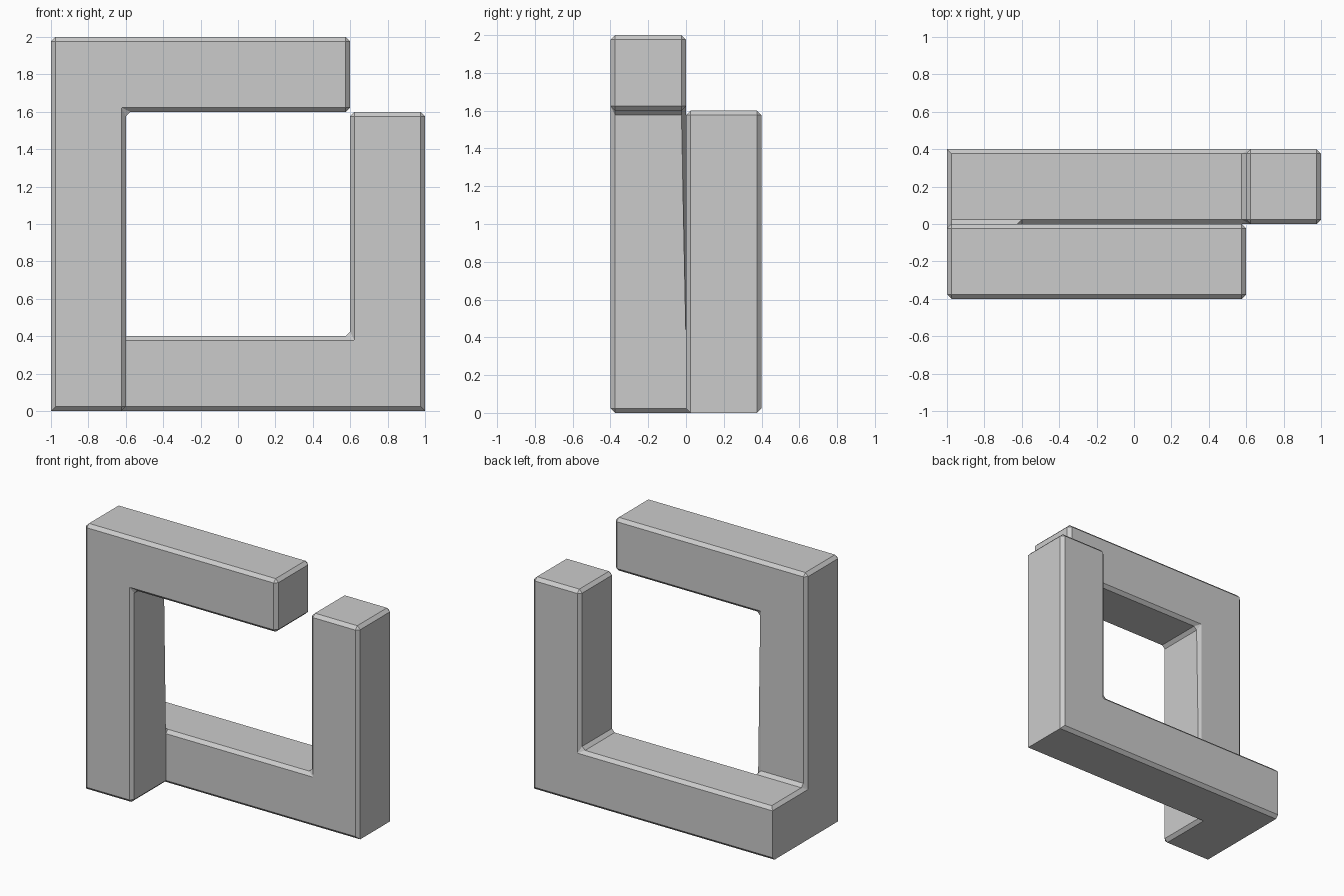
import bpy, bmesh, math

if "Cube" in bpy.data.objects:
    bpy.data.objects.remove(bpy.data.objects["Cube"])

# Coordinates of the block layout: 0.4-wide bars around a square opening
XS = (-1.0, -0.6, 0.6, 1.0)
YS = (-0.4, 0.0, 0.4)
ZS = (0.0, 0.4, 1.6, 2.0)
BEVEL = 0.024

# Occupied cells (x, y, z): upright + top bar in front, base bar + short upright behind
front = {(0, 0, 0), (0, 0, 1), (0, 0, 2), (1, 0, 2)}
back = {(0, 1, 0), (1, 1, 0), (2, 1, 0), (2, 1, 1)}
cells = front | back

bm = bmesh.new()
verts = {}


def corner(cell, offset):
    """Shared grid vertex; the two free ends keep separate vertices."""
    i, j, k = (cell[n] + offset[n] for n in range(3))
    key = (i, j, k, cell[1] if k >= 2 else -1)
    if key not in verts:
        verts[key] = bm.verts.new((XS[i], YS[j], ZS[k]))
    return verts[key]


# Outer skin of the joined bars
for cell in sorted(cells):
    for axis in range(3):
        for side in (0, 1):
            near = list(cell)
            near[axis] += 1 if side else -1
            if tuple(near) in cells:
                continue
            ring = [(0, 0), (1, 0), (1, 1), (0, 1)]
            if not side:
                ring.reverse()
            quad = []
            for a, b in ring:
                off = [0, 0, 0]
                off[axis] = side
                off[(axis + 1) % 3] = a
                off[(axis + 2) % 3] = b
                quad.append(corner(cell, off))
            bm.faces.new(quad)

bmesh.ops.recalc_face_normals(bm, faces=bm.faces[:])
bmesh.ops.dissolve_limit(bm, angle_limit=math.radians(1),
                         verts=bm.verts[:], edges=bm.edges[:])


def is_sharp(edge):
    """Edges left without a chamfer."""
    a, b = (v.co for v in edge.verts)
    m = (a + b) / 2
    along_y = abs(a.y - b.y) > 0.1
    along_z = abs(a.z - b.z) > 0.1
    base_end = along_y and abs(m.x) > 0.99 and m.z < 0.01
    rear_corner = along_z and m.x < -0.99 and m.y > 0.39
    inner_seam = along_z and abs(m.x + 0.6) < 0.01 and abs(m.y) < 0.01 and m.z < 0.39
    return base_end or rear_corner or inner_seam


# Narrow chamfers
chamfer = [e for e in bm.edges if not is_sharp(e)]
bmesh.ops.bevel(bm, geom=chamfer, offset=BEVEL, offset_type='OFFSET', segments=1,
                profile=0.5, affect='EDGES', clamp_overlap=True)

mesh = bpy.data.meshes.new("interlocked_square_frame")
bm.to_mesh(mesh)
bm.free()
frame = bpy.data.objects.new("interlocked_square_frame", mesh)
bpy.context.collection.objects.link(frame)

grey = bpy.data.materials.new("light_grey")
grey.diffuse_color = (0.6, 0.6, 0.6, 1.0)
grey.use_nodes = True
grey.node_tree.nodes["Principled BSDF"].inputs["Base Color"].default_value = grey.diffuse_color
mesh.materials.append(grey)
